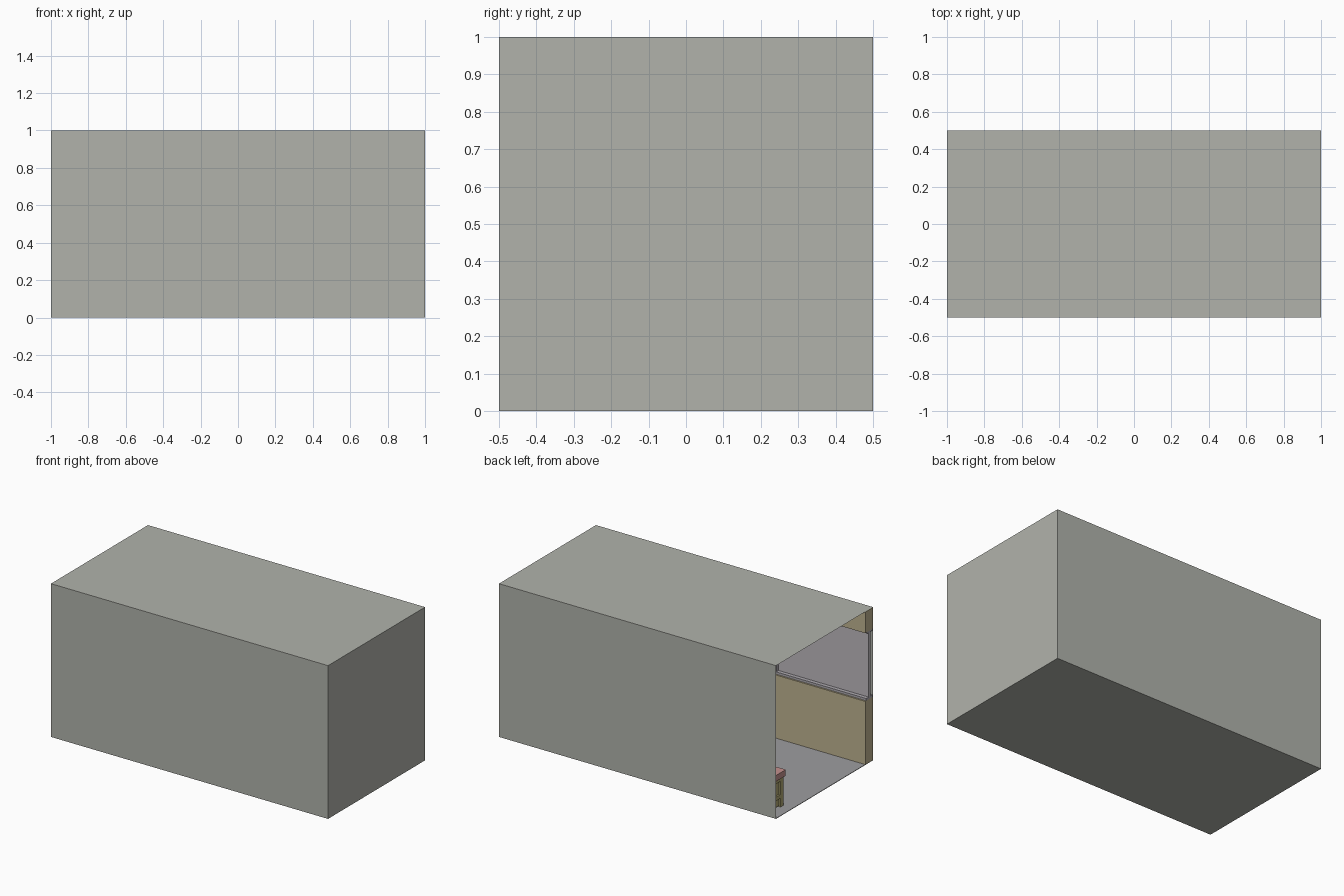
import bpy, bmesh

if "Cube" in bpy.data.objects:
    bpy.data.objects.remove(bpy.data.objects["Cube"])


def material(name, rgb):
    m = bpy.data.materials.new(name)
    m.diffuse_color = (*rgb, 1)
    m.use_nodes = True
    m.node_tree.nodes["Principled BSDF"].inputs["Base Color"].default_value = m.diffuse_color
    return m


SHELL = material("warm_grey", (0.44, 0.45, 0.41))
TAN = material("tan", (0.52, 0.45, 0.28))
LILAC = material("lilac_glass", (0.52, 0.49, 0.52))
FRAME = material("window_grey", (0.42, 0.40, 0.43))
RED = material("muted_red", (0.55, 0.28, 0.27))
OLIVE = material("olive_wood", (0.42, 0.38, 0.17))
FLOOR = material("floor_grey", (0.34, 0.34, 0.35))


def box(name, x, y, z, mat, open_left=False):
    """Box from (min, max) ranges, optionally without its -x face."""
    bm = bmesh.new()
    bmesh.ops.create_cube(bm, size=1)
    for v in bm.verts:
        v.co = [r[0] if c < 0 else r[1] for c, r in zip(v.co, (x, y, z))]
    bm.normal_update()
    if open_left:
        left = [f for f in bm.faces if f.normal.x < -0.9]
        bmesh.ops.delete(bm, geom=left, context='FACES')
    me = bpy.data.meshes.new(name)
    bm.to_mesh(me)
    bm.free()
    ob = bpy.data.objects.new(name, me)
    bpy.context.collection.objects.link(ob)
    me.materials.append(mat)
    return ob


# thin room shell, open at the left end
box("room_shell", (-1, 1), (-0.5, 0.5), (0, 1), SHELL, open_left=True)
box("floor_covering", (-0.999, 0.998), (-0.498, 0.498), (0.001, 0.003), FLOOR)

# front wall lining: dado below and header above the windows
X = (-1, 0.998)
box("lower_wall_panel", X, (-0.498, -0.42), (0.003, 0.415), TAN)
box("upper_wall_panel", X, (-0.498, -0.42), (0.86, 0.998), TAN)

# window band
box("window_sill", X, (-0.495, -0.43), (0.415, 0.43), FRAME)
box("window_head", X, (-0.495, -0.44), (0.85, 0.86), FRAME)
box("window_glass", X, (-0.475, -0.455), (0.43, 0.85), LILAC)
for i, x in enumerate((-0.335, 0.335)):
    box(f"window_mullion_{i + 1}", (x - 0.015, x + 0.015),
        (-0.495, -0.435), (0.43, 0.85), FRAME)

# long bench against the back wall
box("bench_seat", (-0.94, 0.94), (0.315, 0.497), (0.195, 0.235), RED)
box("bench_body", (-0.92, 0.92), (0.34, 0.497), (0.01, 0.195), OLIVE)
for i in range(4):
    x = -0.93 + i * 1.83 / 3
    box(f"bench_front_leg_{i + 1}", (x, x + 0.03), (0.325, 0.355), (0.003, 0.195), OLIVE)
for side, x in (("left", -0.93), ("right", 0.9)):
    box(f"bench_{side}_back_leg", (x, x + 0.03), (0.467, 0.497), (0.003, 0.195), OLIVE)
    for part, z in (("lower", 0.06), ("upper", 0.17)):
        box(f"bench_{side}_{part}_rail", (x, x + 0.03), (0.355, 0.467), (z, z + 0.025), OLIVE)
for part, z in (("lower", 0.06), ("upper", 0.17)):
    box(f"bench_front_{part}_rail", (-0.9, 0.9), (0.327, 0.345), (z, z + 0.025), OLIVE)
